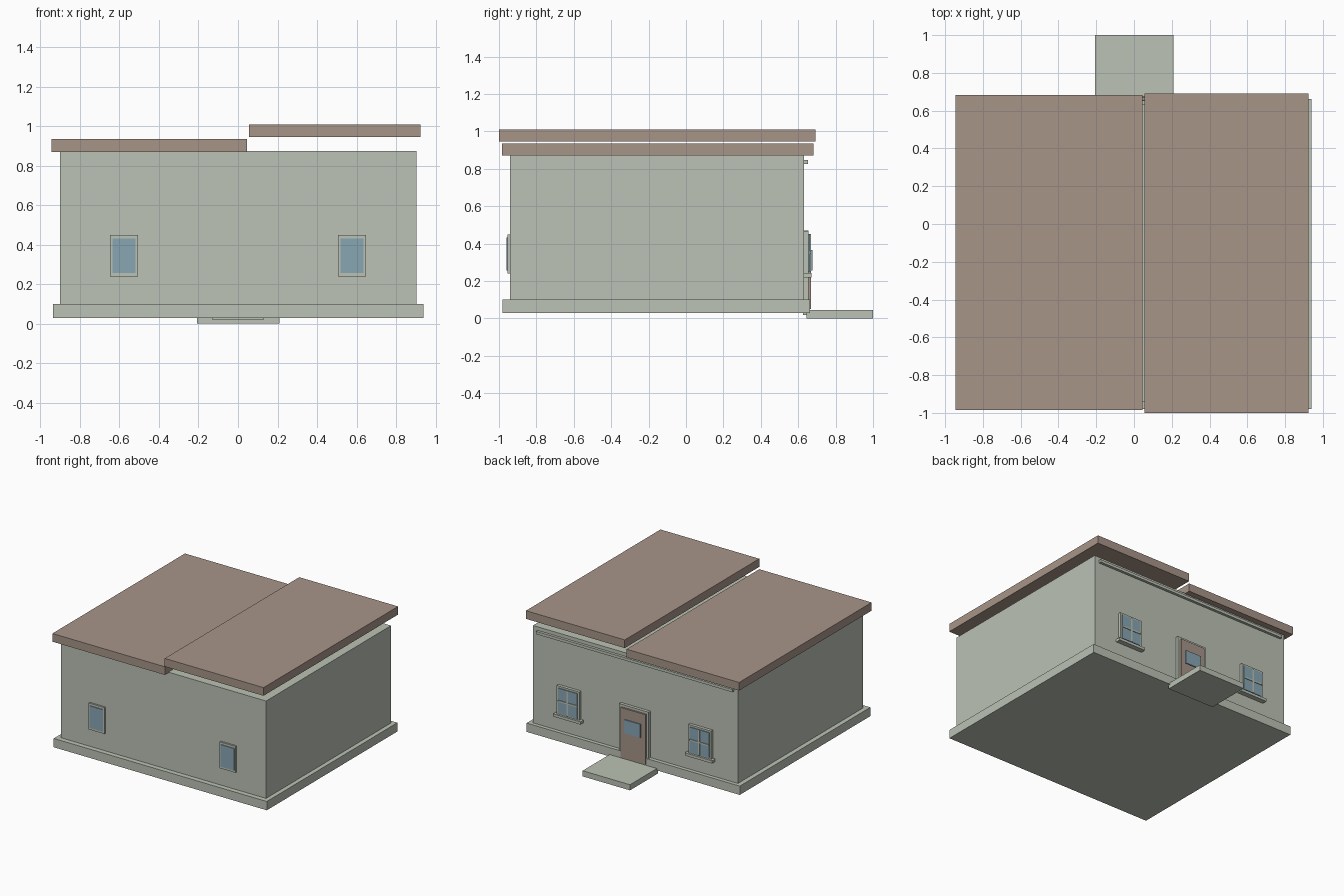
import bpy

if "Cube" in bpy.data.objects:
    bpy.data.objects.remove(bpy.data.objects["Cube"])


def material(name, rgb):
    m = bpy.data.materials.new(name)
    m.diffuse_color = (*rgb, 1.0)
    m.use_nodes = True
    m.node_tree.nodes["Principled BSDF"].inputs["Base Color"].default_value = m.diffuse_color
    return m


PLASTER = material("pale_sage", (0.50, 0.54, 0.46))
BROWN = material("dusty_brown", (0.39, 0.30, 0.25))
GLASS = material("blue_glass", (0.25, 0.38, 0.45))

FACES = [(0, 3, 2, 1), (4, 5, 6, 7), (0, 1, 5, 4),
         (1, 2, 6, 5), (2, 3, 7, 6), (3, 0, 4, 7)]


def box(name, x, y, z, mat):
    """Flat-shaded box from (min, max) ranges."""
    (x0, x1), (y0, y1), (z0, z1) = x, y, z
    verts = [(a, b, c) for c in (z0, z1)
             for a, b in ((x0, y0), (x1, y0), (x1, y1), (x0, y1))]
    me = bpy.data.meshes.new(name)
    me.from_pydata(verts, [], FACES)
    me.materials.append(mat)
    ob = bpy.data.objects.new(name, me)
    bpy.context.collection.objects.link(ob)
    return ob


def span(c, h):
    return (c - h, c + h)


# Body
box("plinth", (-0.937, 0.94), (-0.98, 0.662), (0.03, 0.10), PLASTER)
box("walls", (-0.90, 0.905), (-0.94, 0.632), (0.09, 0.875), PLASTER)

# Two roof slabs at different heights
box("low_roof", (-0.945, 0.045), (-0.985, 0.682), (0.87, 0.935), BROWN)
box("high_roof", (0.055, 0.925), (-1.0, 0.692), (0.945, 1.01), BROWN)

# Trim strip under the rear eaves
box("rear_trim", (-0.865, 0.865), (0.63, 0.653), (0.825, 0.847), PLASTER)

# Entrance
box("step_pad", (-0.207, 0.21), (0.645, 1.0), (0.0, 0.045), PLASTER)
box("threshold", (-0.13, 0.13), (0.625, 0.655), (0.018, 0.04), PLASTER)
box("door_frame", (-0.13, 0.13), (0.63, 0.656), (0.05, 0.47), PLASTER)
box("door", (-0.11, 0.11), (0.635, 0.669), (0.05, 0.45), BROWN)
box("door_glass", (-0.07, 0.07), (0.668, 0.677), (0.257, 0.365), GLASS)

for side, s in (("left", -1), ("right", 1)):
    # Front windows
    c = 0.577 * s
    box(f"{side}_front_window_frame", span(c, 0.07), (-0.954, -0.935),
        (0.24, 0.45), PLASTER)
    box(f"{side}_front_window_glass", span(c, 0.058), (-0.959, -0.952),
        (0.257, 0.432), GLASS)

    # Rear windows with cross bars and sill
    c = 0.58 * s
    box(f"{side}_rear_window_frame", span(c, 0.10), (0.63, 0.656),
        (0.24, 0.467), PLASTER)
    box(f"{side}_rear_window_glass", span(c, 0.085), (0.654, 0.662),
        (0.252, 0.452), GLASS)
    box(f"{side}_rear_window_upright_bar", span(c, 0.006), (0.66, 0.667),
        (0.252, 0.452), PLASTER)
    box(f"{side}_rear_window_cross_bar", span(c, 0.085), (0.66, 0.667),
        span(0.352, 0.006), PLASTER)
    box(f"{side}_rear_window_sill", span(c, 0.12), (0.63, 0.672),
        (0.22, 0.242), PLASTER)
